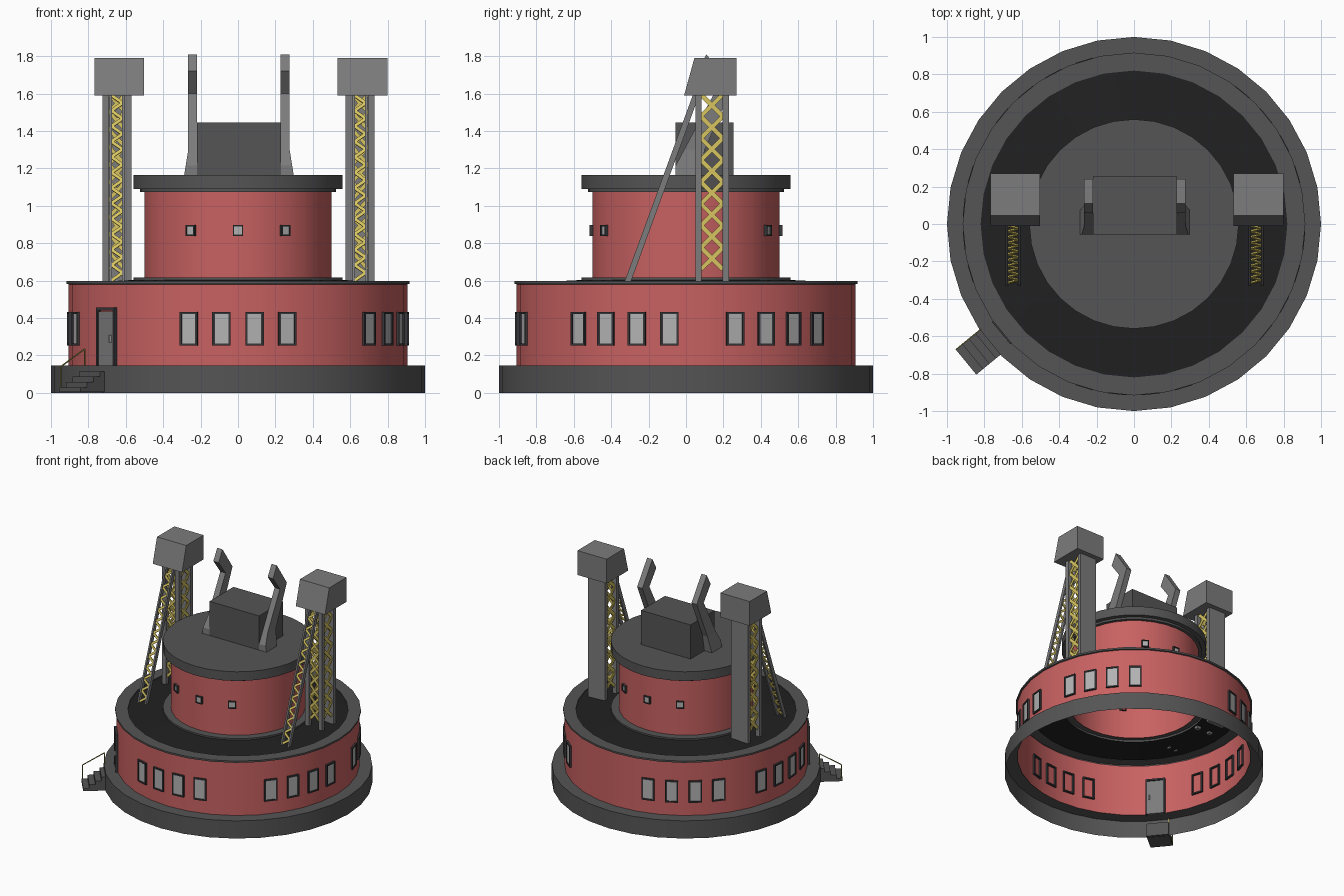
import bpy, bmesh
from math import radians, cos, sin, tau
from mathutils import Matrix, Vector

if "Cube" in bpy.data.objects:
    bpy.data.objects.remove(bpy.data.objects["Cube"])

def material(name, r, g, b):
    m = bpy.data.materials.new(name)
    m.diffuse_color = (r, g, b, 1)
    m.use_nodes = True
    m.node_tree.nodes["Principled BSDF"].inputs["Base Color"].default_value = m.diffuse_color
    return m

RED = material("red_wall", 0.58, 0.12, 0.12)
BLACK = material("black_roof", 0.015, 0.015, 0.015)
DARK = material("dark_grey", 0.09, 0.09, 0.09)
FRAME = material("frame_grey", 0.04, 0.04, 0.045)
STEEL = material("steel_grey", 0.2, 0.2, 0.2)
GLASS = material("window_grey", 0.45, 0.45, 0.45)
YELLOW = material("yellow_lattice", 0.68, 0.56, 0.12)
OLIVE = material("olive_rail", 0.3, 0.27, 0.06)

def finish(name, bm, mat, smooth=False):
    me = bpy.data.meshes.new(name)
    bm.to_mesh(me)
    bm.free()
    ob = bpy.data.objects.new(name, me)
    bpy.context.collection.objects.link(ob)
    me.materials.append(mat)
    if smooth:
        bpy.ops.object.select_all(action='DESELECT')
        ob.select_set(True)
        bpy.context.view_layer.objects.active = ob
        bpy.ops.object.shade_smooth_by_angle(angle=radians(30))
    return ob

def cube(bm, size, loc, frame=Matrix()):
    bmesh.ops.create_cube(bm, size=1, matrix=frame @ Matrix.Translation(loc) @ Matrix.Diagonal((*size, 1)))

def beam(bm, p, q, width, depth, side):
    """Bar from p to q; width is measured along side."""
    p, q = Vector(p), Vector(q)
    z = (q - p).normalized()
    x = (Vector(side) - z * z.dot(Vector(side))).normalized()
    rot = Matrix((x, z.cross(x), z)).transposed().to_4x4()
    cube(bm, (width, depth, (q - p).length), (0, 0, 0), Matrix.Translation((p + q) / 2) @ rot)

def lathe(name, profile, mat, n=32):
    """Open surface of revolution, profile listed from the bottom up."""
    bm = bmesh.new()
    rings = [[bm.verts.new((r * cos(tau * k / n), r * sin(tau * k / n), z)) for k in range(n)]
             for r, z in profile]
    for a, b in zip(rings, rings[1:]):
        for k in range(n):
            j = (k + 1) % n
            bm.faces.new((a[k], a[j], b[j], b[k]))
    bmesh.ops.remove_doubles(bm, verts=bm.verts, dist=1e-5)
    return finish(name, bm, mat, True)

def prism(bm, pts, x0, x1):
    """Extrude a y-z outline between x0(z) and x1(z)."""
    a = [bm.verts.new((x0(z), y, z)) for y, z in pts]
    b = [bm.verts.new((x1(z), y, z)) for y, z in pts]
    faces = [bm.faces.new(a), bm.faces.new(b[::-1])]
    for i in range(len(pts)):
        j = (i + 1) % len(pts)
        faces.append(bm.faces.new((a[j], a[i], b[i], b[j])))
    bmesh.ops.recalc_face_normals(bm, faces=faces)
    bmesh.ops.triangulate(bm, faces=faces)

def spin(deg):
    return Matrix.Rotation(radians(deg), 4, 'Z')

# Round body, open underneath
lathe("base_ring", [(1, 0), (1, .145), (.9, .145)], DARK)
lathe("outer_wall", [(.905, .145), (.905, .583)], RED)
lathe("wall_rim", [(.905, .58), (.916, .583), (.916, .597), (.82, .597), (.82, .588)], DARK)
lathe("roof", [(.82, .59), (.56, .603)], BLACK)
lathe("drum_collar", [(.56, .6), (.56, .616), (.5, .616)], DARK)
lathe("drum_wall", [(.5, .6), (.5, 1.08)], RED)
lathe("drum_cap", [(.5, 1.073), (.525, 1.073), (.525, 1.09), (.56, 1.09), (.56, 1.165), (0, 1.165)], DARK)

# Windows: five groups of four, each on one facet of the wall
frames, panes = bmesh.new(), bmesh.new()

def window(deg, r, z, w, h, t):
    m = spin(deg)
    for s in (-1, 1):
        cube(frames, (.03, t, h), (r, s * (w - t) / 2, z), m)
        cube(frames, (.03, w - 2 * t, t), (r, 0, z + s * (h - t) / 2), m)
    cube(panes, (.006, w - 2 * t, h - 2 * t), (r + .005, 0, z), m)

for start in (-106.875, -39.375, 16.875, 106.875, 163.125):
    for k in range(4):
        window(start + 11.25 * k, .9, .342, .098, .178, .011)
# Small drum windows, front and back
for deg in (-120, -90, -60, 60, 90, 120):
    window(deg, .5, .868, .056, .058, .007)
finish("window_frames", frames, FRAME)
finish("window_panes", panes, GLASS)

# Door, frame and handle
DOOR = spin(219.375)
bm = bmesh.new()
cube(bm, (.03, .125, .29), (.9, 0, .29), DOOR)
finish("door", bm, STEEL)
bm = bmesh.new()
for s in (-1, 1):
    cube(bm, (.035, .014, .31), (.902, s * .07, .3), DOOR)
cube(bm, (.035, .126, .014), (.902, 0, .448), DOOR)
finish("door_frame", bm, FRAME)
bm = bmesh.new()
cube(bm, (.06, .008, .04), (.9, .045, .29), DOOR)
finish("door_handle", bm, GLASS)

# Stairs and handrail
bm = bmesh.new()
for k in range(4):
    top = .115 - .029 * k
    cube(bm, (.045, .175, top - .005), (1.005 + .045 * k, 0, (top + .005) / 2), DOOR)
finish("stairs", bm, DARK)
bm = bmesh.new()
A, B = (.99, -.085, .235), (1.155, -.085, .14)
for p, q in ((A, B), (A, (.99, -.085, .11)), (B, (1.155, -.085, .02))):
    beam(bm, DOOR @ Vector(p), DOOR @ Vector(q), .006, .006, DOOR @ Vector((0, 1, 0)))
finish("handrail", bm, OLIVE)

# Housing on the drum
bm = bmesh.new()
cube(bm, (.45, .31, .285), (.005, .1, 1.303))
finish("roof_housing", bm, DARK)

# Bent arms beside the housing, flared at the foot
bm = bmesh.new()
ARM = [(-.055, 1.165), (-.055, 1.215), (-.01, 1.3), (.15, 1.6), (.06, 1.72),
       (.11, 1.81), (.24, 1.62), (.1, 1.3), (.075, 1.165)]
for s in (-1, 1):
    prism(bm, ARM, lambda z: .005 + s * .223,
          lambda z: .005 + s * (.271 + max(0, 1.3 - z) * .16))
finish("bent_arms", bm, STEEL)

# Two identical towers
def crosses(bm, a0, b0, a1, b1, n, w, side):
    """X bracing between rail a (a0 to a1) and rail b (b0 to b1)."""
    a0, b0, a1, b1 = map(Vector, (a0, b0, a1, b1))
    for k in range(n):
        s, t = k / n, (k + 1) / n
        beam(bm, a0.lerp(a1, s), b0.lerp(b1, t), .006, w, side)
        beam(bm, b0.lerp(b1, s), a0.lerp(a1, t), .0075, w, side)

for name, c in (("left", -.647), ("right", .653)):
    bm = bmesh.new()
    cube(bm, (.155, .035, 1.02), (c, .2125, 1.09))
    for s in (-1, 1):
        cube(bm, (.036, .032, 1.02), (c + s * .0595, .066, 1.09))
    finish(name + "_tower_column", bm, STEEL)

    bm = bmesh.new()
    for s in (-1, 1):
        beam(bm, (c + s * .033, -.315, .585), (c + s * .033, .06, 1.61), .013, .032, (1, 0, 0))
    finish(name + "_tower_strut", bm, STEEL)

    bm = bmesh.new()
    for s in (-1, 1):
        x = c + s * .06
        crosses(bm, (x, .08, .66), (x, .197, .66), (x, .08, 1.595), (x, .197, 1.595), 8, .024, (1, 0, 0))
    crosses(bm, (c - .042, .066, .66), (c + .042, .066, .66),
            (c - .042, .066, 1.595), (c + .042, .066, 1.595), 10, .02, (0, 1, 0))
    # Zigzag inside the leaning strut
    lo, hi, n = Vector((c, -.315, .6)), Vector((c, .052, 1.59)), 24
    for k in range(n):
        d = Vector((.03 * (-1) ** k, 0, 0))
        beam(bm, lo.lerp(hi, k / n) - d, lo.lerp(hi, (k + 1) / n) + d, .008, .017, (0, 1, -.36))
    finish(name + "_tower_lattice", bm, YELLOW)

    bm = bmesh.new()
    prism(bm, [(-.01, 1.59), (.045, 1.79), (.27, 1.79), (.27, 1.59)],
          lambda z: c + .012 - .133, lambda z: c + .012 + .133)
    finish(name + "_tower_head", bm, STEEL)
